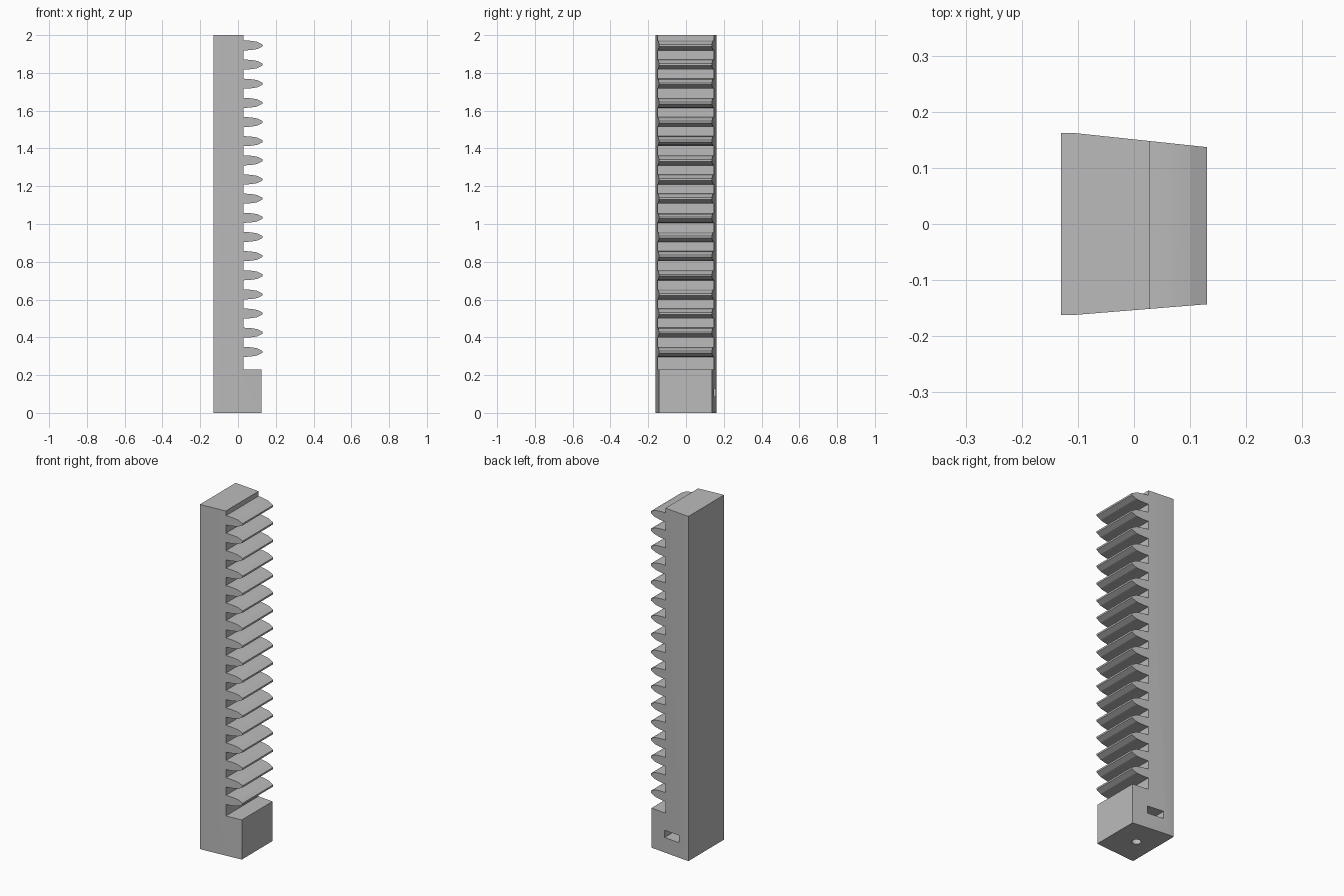
import bpy, bmesh
from mathutils import Vector, Matrix
from math import radians

cube = bpy.data.objects.get("Cube")
if cube:
    bpy.data.objects.remove(cube, do_unlink=True)

BACK, ROOT, TIP, FOOT = -0.13, 0.028, 0.13, 0.125   # x of the main faces
HALF = 0.162                                        # half depth before tapering
TEETH, FIRST, PITCH = 17, 0.323, 0.1014

grey = bpy.data.materials.new("plain grey")
grey.use_nodes = True
grey.diffuse_color = (0.5, 0.5, 0.5, 1)
grey.node_tree.nodes["Principled BSDF"].inputs["Base Color"].default_value = (0.5, 0.5, 0.5, 1)


def make_object(name, bm):
    bmesh.ops.recalc_face_normals(bm, faces=bm.faces)
    mesh = bpy.data.meshes.new(name)
    bm.to_mesh(mesh)
    bm.free()
    mesh.materials.append(grey)
    obj = bpy.data.objects.new(name, mesh)
    bpy.context.collection.objects.link(obj)
    return obj


def tooth(z):
    """Side outline of one tooth: bowed flanks, chamfered flat tip."""
    steps = 6
    flank = []
    for i in range(steps + 1):
        t = i / steps
        flank.append((ROOT + 0.074 * t, 0.0265 - 0.0075 * t * t))
    flank.append((TIP, 0.005))
    lower = [(x, z - h) for x, h in flank]
    upper = [(x, z + h) for x, h in reversed(flank)]
    return lower + upper


# Rack silhouette: foot block, column and teeth in one outline
outline = [(BACK, 0), (FOOT, 0), (FOOT, 0.23), (ROOT, 0.23)]
for n in range(TEETH):
    outline += tooth(FIRST + n * PITCH)
outline += [(ROOT, 2), (BACK, 2)]

bm = bmesh.new()
face = bm.faces.new([bm.verts.new((x, -HALF, z)) for x, z in outline])
grown = bmesh.ops.extrude_face_region(bm, geom=[face])["geom"]
bmesh.ops.translate(bm, vec=(0, 2 * HALF, 0),
                    verts=[v for v in grown if isinstance(v, bmesh.types.BMVert)])

# Taper both sides towards the teeth
for side, narrow in ((-1, 0.143), (1, 0.137)):
    normal = Vector((HALF - narrow, side * (TIP + 0.105), 0)).normalized()
    cut = bmesh.ops.bisect_plane(bm, geom=bm.verts[:] + bm.edges[:] + bm.faces[:],
                                 plane_co=(-0.105, side * HALF, 0),
                                 plane_no=normal, clear_outer=True)["geom_cut"]
    rim = [e for e in cut if isinstance(e, bmesh.types.BMEdge) and e.is_boundary]
    bmesh.ops.contextual_create(bm, geom=rim)
rack = make_object("toothed_rack", bm)

# Nut slot in the back and screw hole in the underside of the foot
bm = bmesh.new()
bmesh.ops.create_cube(bm, size=1, matrix=Matrix.Translation((-0.016, 0.08, 0.108))
                      @ Matrix.Diagonal((0.1, 0.26, 0.042, 1)))
slot = make_object("slot_cutter", bm)
bm = bmesh.new()
bmesh.ops.create_cone(bm, cap_ends=True, segments=32, radius1=0.024, radius2=0.024,
                      depth=0.24, matrix=Matrix.Translation((-0.016, 0, 0.08)))
hole = make_object("hole_cutter", bm)

bpy.context.view_layer.objects.active = rack
for cutter in (slot, hole):
    mod = rack.modifiers.new(cutter.name, "BOOLEAN")
    mod.operation, mod.solver, mod.object = "DIFFERENCE", "EXACT", cutter
    bpy.ops.object.modifier_apply(modifier=mod.name)
    bpy.data.objects.remove(cutter, do_unlink=True)

bpy.ops.object.select_all(action="DESELECT")
rack.select_set(True)
bpy.ops.object.shade_smooth_by_angle(angle=radians(14))
